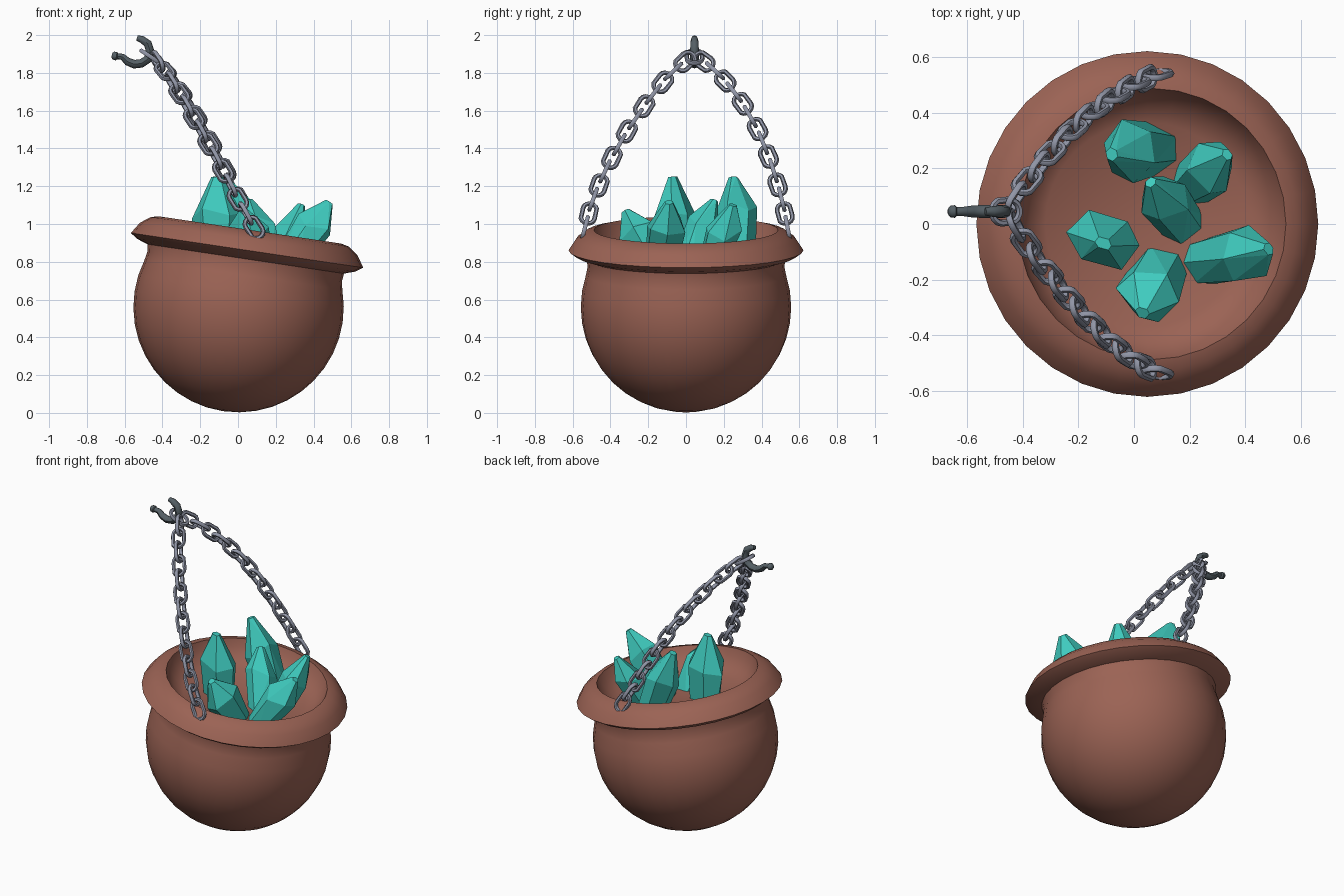
import bpy, bmesh, math, random
from mathutils import Vector, Matrix

if "Cube" in bpy.data.objects:
    bpy.data.objects.remove(bpy.data.objects["Cube"])

random.seed(4)


def material(name, rgb):
    m = bpy.data.materials.new(name)
    m.diffuse_color = (*rgb, 1)
    m.use_nodes = True
    m.node_tree.nodes["Principled BSDF"].inputs["Base Color"].default_value = m.diffuse_color
    return m


CLAY = material("clay", (0.33, 0.125, 0.09))
TEAL = material("teal_crystal", (0.05, 0.60, 0.52))
STEEL = material("steel", (0.28, 0.30, 0.38))
IRON = material("dark_iron", (0.09, 0.115, 0.13))


def finish(name, bm, mat, smooth=None):
    bmesh.ops.recalc_face_normals(bm, faces=bm.faces[:])
    mesh = bpy.data.meshes.new(name)
    bm.to_mesh(mesh)
    bm.free()
    ob = bpy.data.objects.new(name, mesh)
    bpy.context.collection.objects.link(ob)
    mesh.materials.append(mat)
    if smooth:
        bpy.ops.object.select_all(action='DESELECT')
        ob.select_set(True)
        bpy.context.view_layer.objects.active = ob
        bpy.ops.object.shade_smooth_by_angle(angle=math.radians(smooth))
    return ob


def bridge(bm, a, b):
    n = len(a)
    for i in range(n):
        bm.faces.new((a[i], a[(i + 1) % n], b[(i + 1) % n], b[i]))


def lathe(bm, profile, sides):
    # revolves (radius, height) points; both ends lie on the axis
    rings = [[bm.verts.new((r * math.cos(2 * math.pi * i / sides),
                            r * math.sin(2 * math.pi * i / sides), z))
              for i in range(sides)] for r, z in profile[1:-1]]
    for a, b in zip(rings, rings[1:]):
        bridge(bm, a, b)
    for ring, (r, z) in ((rings[0], profile[0]), (rings[-1], profile[-1])):
        tip = bm.verts.new((0, 0, z))
        for i in range(sides):
            bm.faces.new((ring[i], ring[(i + 1) % sides], tip))


# Pot: round bowl, flared rim and shallow inner floor, tilted towards +x
R = 0.557
bowl = [(R * math.sin(a), -R * math.cos(a))
        for a in (math.radians(d) for d in range(0, 109, 9))]
rim = [(0.521, 0.215), (0.526, 0.258), (0.585, 0.278), (0.622, 0.304),
       (0.582, 0.365), (0.53, 0.403), (0.488, 0.413)]
inside = [(0.47, 0.365), (0.43, 0.315), (0.367, 0.275), (0, 0.265)]
bm = bmesh.new()
lathe(bm, bowl + rim + inside, 32)
pot = finish("pot", bm, CLAY, 35)
pot.matrix_world = (Matrix.Translation((0.003, 0, 0.56))
                    @ Matrix.Rotation(math.radians(8.5), 4, 'Y'))


# Crystals: faceted hulls from base to tip
def crystal(name, base, tip, wide, deep, turn=0.0):
    base, tip = Vector(base), Vector(tip)
    axis = tip - base
    rot = axis.to_track_quat('Z', 'Y').to_matrix()
    bm = bmesh.new()
    for t, s in ((0, 0.8), (0.62, 1.0), (1.0, 0.22)):
        for i in range(6):
            a = math.pi / 3 * i + turn + random.uniform(-0.15, 0.15)
            k = s * random.uniform(0.92, 1.05)
            h = t + (random.uniform(-0.09, 0.09) if t == 0.62 else 0)
            p = Vector((wide * k * math.cos(a), deep * k * math.sin(a), 0))
            bm.verts.new(base + axis * h + rot @ p)
    bmesh.ops.convex_hull(bm, input=bm.verts[:])
    bmesh.ops.dissolve_limit(bm, angle_limit=math.radians(9),
                             verts=bm.verts[:], edges=bm.edges[:])
    finish(name, bm, TEAL)


for n, args in enumerate((
        ((0.09, 0.27, 0.76), (-0.08, 0.25, 1.245), 0.12, 0.105),
        ((-0.10, -0.05, 0.76), (-0.11, -0.07, 1.25), 0.14, 0.105, 0.3),
        ((0.20, 0.13, 0.76), (0.335, 0.25, 1.10), 0.105, 0.09),
        ((0.24, -0.14, 0.76), (0.485, -0.09, 1.115), 0.11, 0.10, 0.5),
        ((0.10, -0.15, 0.76), (0.03, -0.32, 1.07), 0.12, 0.11, 0.2),
        ((0.18, -0.01, 0.76), (0.06, 0.15, 1.125), 0.10, 0.09))):
    crystal(f"crystal_{n + 1}", *args)


# Chain links: oval loops of round wire
def add_link(bm, centre, along, side, half=0.061, width=0.037, wire=0.0125):
    normal = along.cross(side).normalized()
    straight = half - width
    rings = []
    for i in range(14):
        a = 2 * math.pi * (i + 0.5) / 14
        out = along * math.cos(a) + side * math.sin(a)
        p = centre + out * width + along * math.copysign(straight, math.cos(a))
        rings.append([bm.verts.new(p + wire * (out * math.cos(b) + normal * math.sin(b)))
                      for b in (math.pi / 3 * j for j in range(6))])
    for i in range(14):
        bridge(bm, rings[i], rings[(i + 1) % 14])


def resample(points, count):
    # evenly spaced (position, direction) pairs along a polyline
    pts = [Vector(p) for p in points]
    lens = [(b - a).length for a, b in zip(pts, pts[1:])]
    out = []
    for k in range(count):
        d, i = sum(lens) * k / (count - 1), 0
        while i < len(lens) - 1 and d > lens[i]:
            d -= lens[i]
            i += 1
        out.append(pts[i].lerp(pts[i + 1], d / lens[i]))
    return [(p, (out[min(i + 1, count - 1)] - out[max(i - 1, 0)]).normalized())
            for i, p in enumerate(out)]


def chain(name, points, count):
    bm = bmesh.new()
    for i, (p, along) in enumerate(resample(points, count)):
        side = Vector((1, 0, 0)).cross(along).normalized()
        if i % 2:
            side = along.cross(side).normalized()
        add_link(bm, p, along, side)
    finish(name, bm, STEEL, 60)


chain("chain_back", [(-0.425, 0.095, 1.86), (-0.365, 0.18, 1.79), (-0.27, 0.29, 1.655),
                     (-0.18, 0.38, 1.50), (-0.08, 0.455, 1.31), (0.01, 0.51, 1.12),
                     (0.085, 0.538, 0.98)], 14)
chain("chain_front", [(-0.425, -0.005, 1.86), (-0.375, -0.09, 1.79), (-0.29, -0.20, 1.655),
                      (-0.19, -0.32, 1.48), (-0.09, -0.42, 1.30), (0.01, -0.50, 1.11),
                      (0.085, -0.535, 0.98)], 14)

# Top link hanging on the hook
bm = bmesh.new()
add_link(bm, Vector((-0.462, 0.045, 1.885)), Vector((0.83, 0, -0.55)).normalized(),
         Vector((0, 1, 0)), 0.06, 0.042)
finish("top_link", bm, STEEL, 60)

# Hook: tapered bar bent in the xz plane, with a flared end
path = [(-0.535, 1.985, 0.014), (-0.51, 1.978, 0.019), (-0.478, 1.955, 0.022),
        (-0.465, 1.915, 0.023), (-0.478, 1.872, 0.023), (-0.512, 1.85, 0.023),
        (-0.55, 1.846, 0.023), (-0.585, 1.86, 0.021), (-0.612, 1.885, 0.017),
        (-0.638, 1.888, 0.016), (-0.644, 1.888, 0.023), (-0.66, 1.892, 0.021),
        (-0.668, 1.894, 0.012)]
bm = bmesh.new()
rings = []
for i, (x, z, r) in enumerate(path):
    a, b = path[max(i - 1, 0)], path[min(i + 1, len(path) - 1)]
    d = Vector((b[0] - a[0], 0, b[1] - a[1])).normalized()
    up = Vector((-d.z, 0, d.x))
    rings.append([bm.verts.new(Vector((x, 0.045, z))
                  + r * (up * math.cos(t) + Vector((0, 1, 0)) * math.sin(t)))
                  for t in (math.pi / 4 * j for j in range(8))])
for a, b in zip(rings, rings[1:]):
    bridge(bm, a, b)
bm.faces.new(rings[0])
bm.faces.new(rings[-1])
finish("hook", bm, IRON, 45)
